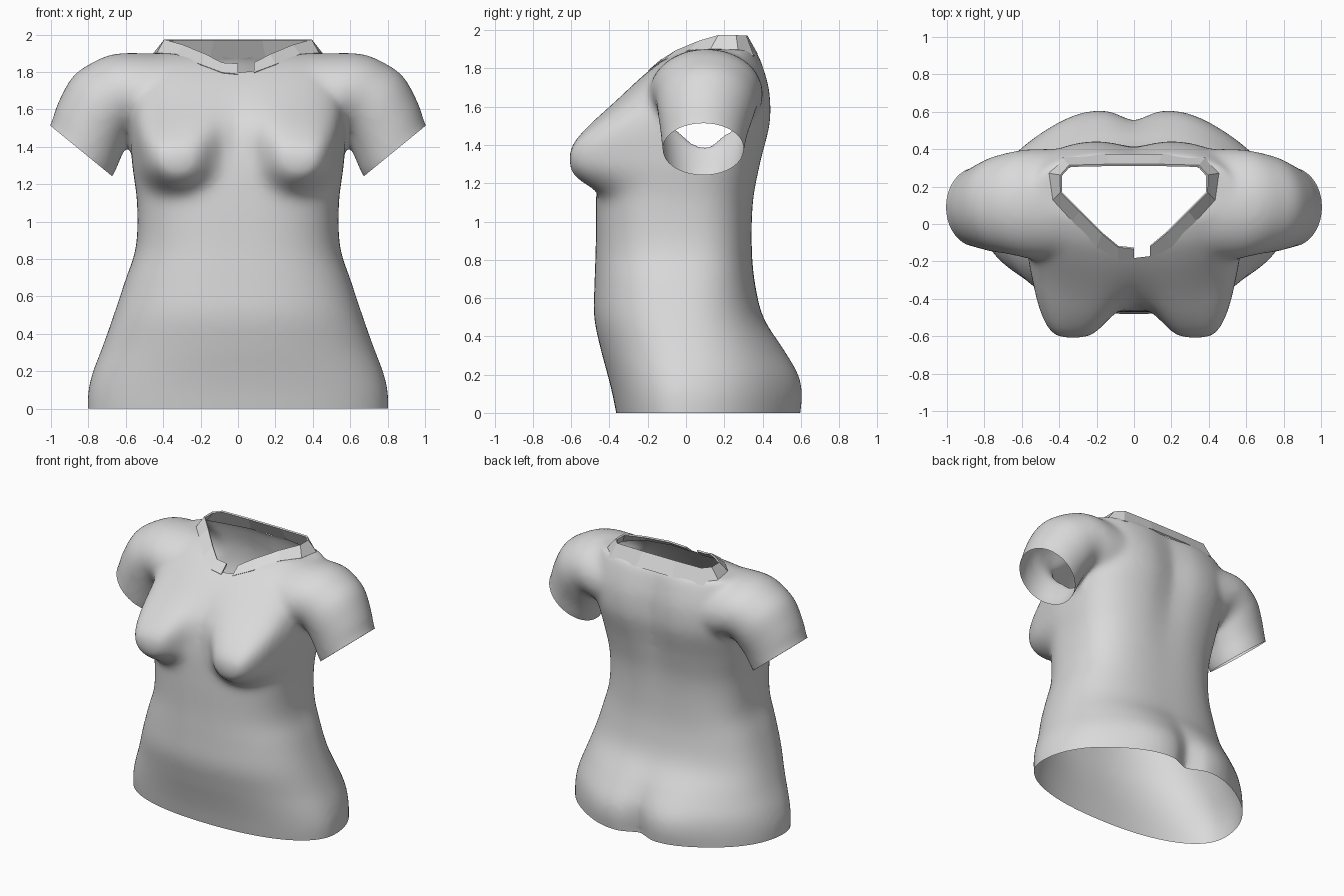
import bpy, bmesh, math
from mathutils import Vector
from mathutils.bvhtree import BVHTree

if "Cube" in bpy.data.objects:
    bpy.data.objects.remove(bpy.data.objects["Cube"])

cloth = bpy.data.materials.new("light grey cloth")
cloth.diffuse_color = (0.7, 0.7, 0.7, 1)
cloth.use_nodes = True
cloth.node_tree.nodes["Principled BSDF"].inputs["Base Color"].default_value = cloth.diffuse_color
SEG = 80


def loft(bm, rings):
    """Closed solid through a list of rings of points."""
    rows = [[bm.verts.new(p) for p in ring] for ring in rings]
    for a, b in zip(rows, rows[1:]):
        for i in range(len(a)):
            j = (i + 1) % len(a)
            bm.faces.new((a[i], a[j], b[j], b[i]))
    bm.faces.new(rows[0][::-1])
    bm.faces.new(rows[-1])


def interpolate(table, t):
    """Smooth cubic through rows keyed by their first value."""
    last = len(table) - 1
    i = 0
    while i < last - 1 and t > table[i + 1][0]:
        i += 1
    a, b = table[i], table[i + 1]
    before, after = table[max(i - 1, 0)], table[min(i + 2, last)]
    h = b[0] - a[0]
    k = (t - a[0]) / h
    out = []
    for p, u, v, q in zip(before, a, b, after):
        m0 = (v - p) / (b[0] - before[0]) * h
        m1 = (q - u) / (after[0] - a[0]) * h
        out.append((2 * k**3 - 3 * k**2 + 1) * u + (k**3 - 2 * k**2 + k) * m0
                   + (3 * k**2 - 2 * k**3) * v + (k**3 - k**2) * m1)
    return out


def power(v, e):
    return math.copysign(abs(v) ** e, v)


def add_object(name, mesh):
    mesh.materials.clear()
    mesh.materials.append(cloth)
    mesh.shade_smooth()
    ob = bpy.data.objects.new(name, mesh)
    bpy.context.collection.objects.link(ob)
    return ob


# Torso profile: height, half width, front y, back y, widest y, squareness of back
TORSO = [
    (-0.12, 0.80, -0.34, 0.59, 0.00, 2.05), (0.00, 0.805, -0.365, 0.595, 0.00, 2.05),
    (0.10, 0.80, -0.385, 0.60, 0.00, 2.05), (0.20, 0.775, -0.41, 0.58, 0.00, 2.1),
    (0.33, 0.725, -0.445, 0.51, -0.01, 2.2), (0.50, 0.665, -0.48, 0.405, -0.03, 2.4),
    (0.68, 0.605, -0.478, 0.36, -0.04, 2.6), (0.86, 0.547, -0.472, 0.345, -0.04, 2.8),
    (1.10, 0.54, -0.47, 0.355, -0.04, 2.8), (1.30, 0.565, -0.46, 0.395, -0.02, 2.8),
    (1.50, 0.58, -0.42, 0.445, 0.02, 3.0), (1.60, 0.58, -0.365, 0.45, 0.05, 3.1),
    (1.70, 0.58, -0.285, 0.44, 0.08, 3.1), (1.79, 0.57, -0.19, 0.415, 0.11, 3.0),
    (1.86, 0.55, -0.09, 0.39, 0.15, 2.8), (1.90, 0.52, 0.01, 0.365, 0.19, 2.8)]


def torso_ring(z):
    _, hw, front, back, wide, nb = interpolate(TORSO, z)
    nf = 2.25 + 0.55 * min(1, max(0, (z - 0.3) / 1.3))
    ring = []
    for i in range(SEG):
        a = 2 * math.pi * i / SEG
        c, s = math.cos(a), math.sin(a)
        n = nf if s < 0 else nb
        x = hw * power(c, 2 / n)
        y = wide + (back - wide if s > 0 else wide - front) * power(s, 2 / n)
        if s < 0:   # bust
            if z < 1.34:
                fall = (((abs(x) - 0.33) / 0.19) ** 2 + ((1.34 - z) / 0.165) ** 2) ** 2
            else:
                u = (abs(x) - 0.33) / (0.19 + 0.25 * (z - 1.34))
                fall = u ** 4 + ((z - 1.34) / 0.2) ** 2
            y += min(1, -2 * s) * math.exp(-fall) * (-0.61 - y)
        else:       # seat lobes, cleft and spine hollow
            y += 0.03 * math.exp(-((abs(x) - 0.28) / 0.2) ** 2 - ((z - 0.12) / 0.25) ** 2)
            y -= 0.065 * math.exp(-(x / 0.085) ** 2 - (max(z, 0) / 0.27) ** 2)
            y -= 0.04 * math.exp(-(x / 0.12) ** 2 - ((z - 1.6) / 0.4) ** 2)
        ring.append((x, y, z))
    return ring


# Sleeve sections: step, outer x, outer z, inner x, inner z, half depth, centre y
SLEEVE = [
    (0, 0.28, 1.89, 0.30, 1.38, 0.30, 0.10), (1, 0.56, 1.902, 0.48, 1.43, 0.297, 0.105),
    (2, 0.68, 1.892, 0.54, 1.46, 0.285, 0.11), (3, 0.78, 1.85, 0.575, 1.45, 0.27, 0.11),
    (4, 0.885, 1.775, 0.60, 1.40, 0.255, 0.105), (5, 0.965, 1.63, 0.63, 1.33, 0.23, 0.095),
    (6, 1.006, 1.51, 0.67, 1.24, 0.213, 0.09), (7, 1.06, 1.44, 0.73, 1.17, 0.205, 0.09)]


def sleeve_ring(side, t):
    _, ox, oz, ix, iz, depth, yc = interpolate(SLEEVE, t)
    ring = []
    for i in range(SEG):
        a = 2 * math.pi * i / SEG
        c = math.cos(a)
        ring.append((side * ((ox + ix) / 2 + (ox - ix) / 2 * c),
                     yc + depth * math.sin(a),
                     (oz + iz) / 2 + (oz - iz) / 2 * c))
    return ring


# Solid torso and sleeves, blended into one skin
bm = bmesh.new()
loft(bm, [torso_ring(-0.12 + 2.02 * i / 80) for i in range(81)])
for side in (1, -1):
    loft(bm, [sleeve_ring(side, i / 4) for i in range(29)])
bmesh.ops.recalc_face_normals(bm, faces=bm.faces)
source = bpy.data.meshes.new("shirt_source")
bm.to_mesh(source)
bm.free()
helper = bpy.data.objects.new("shirt_helper", source)
bpy.context.collection.objects.link(helper)
mod = helper.modifiers.new("blend", 'REMESH')
mod.mode = 'VOXEL'
mod.voxel_size = 0.018
skin = bpy.data.meshes.new_from_object(
    helper.evaluated_get(bpy.context.evaluated_depsgraph_get()))
bpy.data.objects.remove(helper)

bm = bmesh.new()
bm.from_mesh(skin)
for _ in range(10):
    bmesh.ops.smooth_vert(bm, verts=bm.verts, factor=0.5,
                          use_axis_x=True, use_axis_y=True, use_axis_z=True)
bm.normal_update()
tree = BVHTree.FromBMesh(bm)

# Collar, front to back: base x, y, z, then rim x, y, z
COLLAR = [
    (0.085, -0.185, 1.79, 0.085, -0.12, 1.845), (0.20, -0.12, 1.84, 0.17, -0.05, 1.89),
    (0.33, 0.02, 1.88, 0.29, 0.07, 1.94), (0.43, 0.13, 1.90, 0.39, 0.17, 1.97),
    (0.45, 0.27, 1.90, 0.39, 0.26, 1.97), (0.38, 0.35, 1.90, 0.345, 0.31, 1.97),
    (0.15, 0.37, 1.90, 0.13, 0.315, 1.97)]
left = [(-a, b, c, -d, e, f) for a, b, c, d, e, f in COLLAR]
band = COLLAR + left[::-1] + [(0.0, -0.195, 1.785, 0.0, -0.13, 1.84)]


# Open the hem, the sleeve ends and the neck
def cut(faces, co, no, clear=True):
    geom = set(faces)
    for f in faces:
        geom.update(f.edges)
        geom.update(f.verts)
    bmesh.ops.bisect_plane(bm, geom=list(geom), dist=1e-4, plane_co=co,
                           plane_no=no, clear_outer=clear)


cut(list(bm.faces), (0, 0, 0), (0, 0, -1))
for side in (1, -1):
    near = [f for f in bm.faces
            if f.calc_center_median().x * side > 0.595
            and f.calc_center_median().z > 1.12]
    cut(near, (side, 0, 1.51), Vector((side * 0.27, 0, -0.33)).normalized())

outline = [Vector((a + (d - a) * 0.2, b + (e - b) * 0.2, 0)) for a, b, c, d, e, f in band]
sides = list(zip(outline, outline[1:] + outline[:1]))
for p, q in sides:
    mid, reach = (p + q) / 2, (q - p).length / 2 + 0.03
    near = [f for f in bm.faces if f.normal.z > 0 and f.calc_center_median().z > 1.65
            and (f.calc_center_median().xy - mid.xy).length < reach]
    cut(near, p, (q - p).cross(Vector((0, 0, 1))).normalized(), False)


def inside(x, y):
    hit = False
    for p, q in sides:
        if (p.y > y) != (q.y > y) and x < p.x + (q.x - p.x) * (y - p.y) / (q.y - p.y):
            hit = not hit
    return hit


bm.normal_update()
hole = [f for f in bm.faces if f.calc_center_median().z > 1.65
        and f.normal.z > 0 and inside(*f.calc_center_median().xy)]
bmesh.ops.delete(bm, geom=hole, context='FACES')
bm.to_mesh(skin)
bm.free()
add_object("shirt_body", skin)

# Collar band seated on the body
bm = bmesh.new()
rows = []
for a, b, c, d, e, f in band:
    hit = tree.ray_cast(Vector((a, b, 3)), Vector((0, 0, -1)))[0]
    z = min(max(hit.z - 0.002, c - 0.1), c + 0.05) if hit else c - 0.06
    rows.append((bm.verts.new((a, b, z)), bm.verts.new((d, e, max(f, z + 0.045)))))
for p, q in zip(rows, rows[1:]):
    bm.faces.new((p[0], q[0], q[1], p[1]))
mesh = bpy.data.meshes.new("collar")
bm.to_mesh(mesh)
bm.free()
collar = add_object("collar", mesh)
mesh.shade_flat()
solid = collar.modifiers.new("thickness", 'SOLIDIFY')
solid.thickness = 0.012
solid.offset = 0
